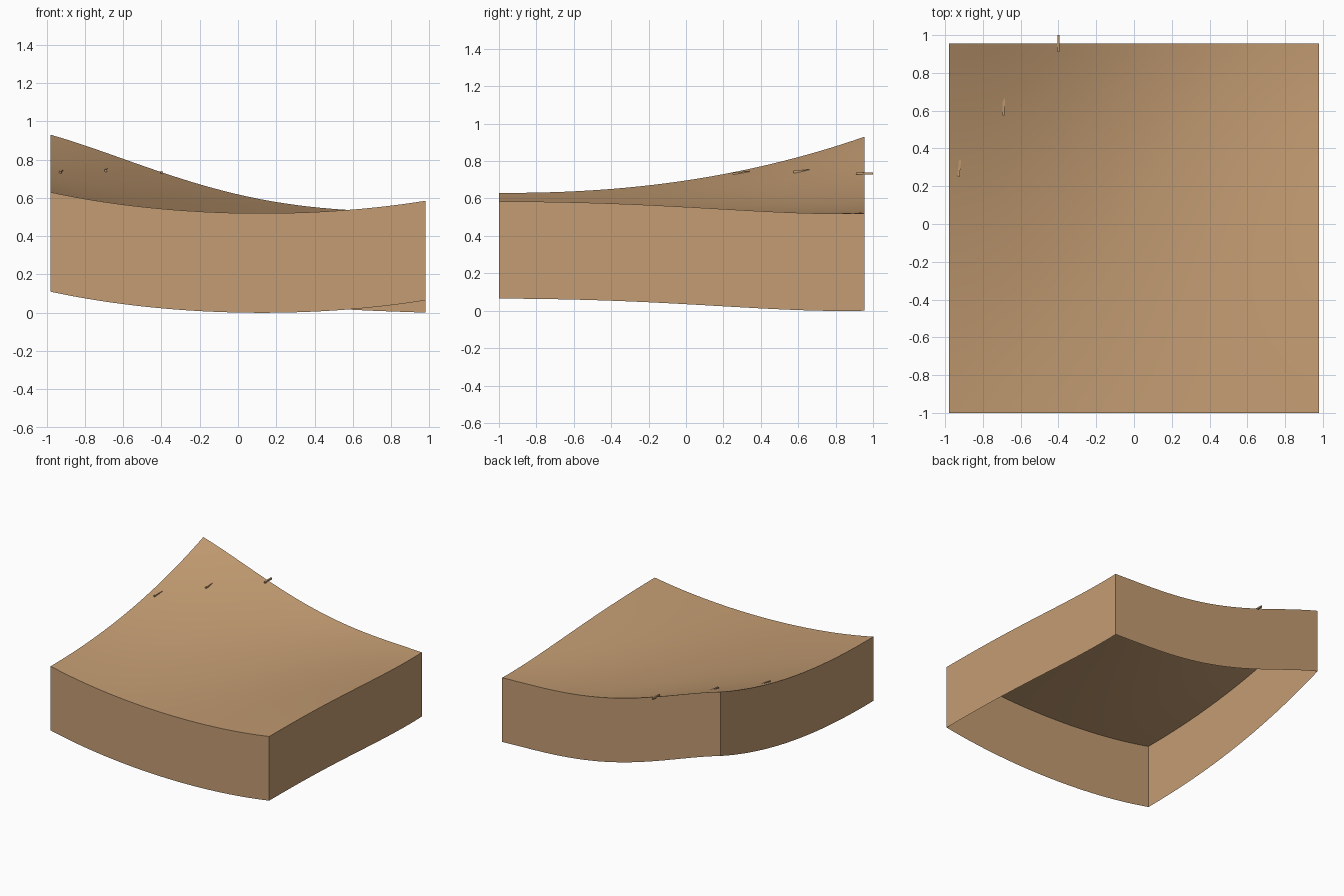
import bpy
import bmesh
from mathutils import Vector

cube = bpy.data.objects.get("Cube")
if cube:
    bpy.data.objects.remove(cube, do_unlink=True)

X0, X1, Y0, Y1 = -0.98, 0.98, -1.0, 0.955
DEPTH = 0.52
STEPS = 32

# Heights at five even stations along each rim
FRONT = (0.63, 0.552, 0.521, 0.531, 0.585)
BACK = (0.93, 0.765, 0.618, 0.543, 0.52)
LOW_X = (0.63, 0.643, 0.693, 0.787, 0.93)
HIGH_X = (0.585, 0.577, 0.556, 0.529, 0.52)


def material(name, colour):
    mat = bpy.data.materials.new(name)
    mat.use_nodes = True
    mat.diffuse_color = colour
    mat.node_tree.nodes["Principled BSDF"].inputs["Base Color"].default_value = colour
    return mat


def curve(heights, t):
    """Smooth polynomial through evenly spaced heights."""
    total, last = 0, len(heights) - 1
    for i, height in enumerate(heights):
        for j in range(last + 1):
            if j != i:
                height *= (t * last - j) / (i - j)
        total += height
    return total


def surface(x, y):
    """Blend the four rim curves into one bowed patch."""
    u, v = (x - X0) / (X1 - X0), (y - Y0) / (Y1 - Y0)
    along = (1 - v) * curve(FRONT, u) + v * curve(BACK, u)
    across = (1 - u) * curve(LOW_X, v) + u * curve(HIGH_X, v)
    corners = ((1 - v) * ((1 - u) * FRONT[0] + u * FRONT[-1])
               + v * ((1 - u) * BACK[0] + u * BACK[-1]))
    return along + across - corners


def add_object(name, bm, mat):
    mesh = bpy.data.meshes.new(name)
    bm.to_mesh(mesh)
    bm.free()
    mesh.materials.append(mat)
    obj = bpy.data.objects.new(name, mesh)
    bpy.context.collection.objects.link(obj)
    return obj


tan = material("tan wood", (0.55, 0.335, 0.17, 1))

# Curved top with a hollow skirt pulled straight down from its rim
bm = bmesh.new()
bmesh.ops.create_grid(bm, x_segments=STEPS, y_segments=STEPS, size=1)
for vert in bm.verts:
    vert.co.x = X0 + (vert.co.x + 1) / 2 * (X1 - X0)
    vert.co.y = Y0 + (vert.co.y + 1) / 2 * (Y1 - Y0)
    vert.co.z = surface(vert.co.x, vert.co.y)
rim = [edge for edge in bm.edges if edge.is_boundary]
skirt = bmesh.ops.extrude_edge_only(bm, edges=rim)["geom"]
bmesh.ops.translate(bm, vec=(0, 0, -DEPTH),
                    verts=[g for g in skirt if isinstance(g, bmesh.types.BMVert)])
bmesh.ops.recalc_face_normals(bm, faces=bm.faces)
if max(bm.faces, key=lambda f: f.calc_center_median().z).normal.z < 0:
    bmesh.ops.reverse_faces(bm, faces=bm.faces)
shell = add_object("curved_shell", bm, tan)
bpy.ops.object.select_all(action="DESELECT")
shell.select_set(True)
bpy.context.view_layer.objects.active = shell
bpy.ops.object.shade_smooth_by_angle()

# Small pegs half sunk into the top: position and pointing direction
PEGS = {
    "back_peg": ((-0.4, 0.955), (0, 1, 0)),
    "middle_peg": ((-0.69, 0.62), (0.03, 1, 0.08)),
    "side_peg": ((-0.925, 0.295), (0.1, 1, 0.08)),
}
for name, ((x, y), direction) in PEGS.items():
    bm = bmesh.new()
    bmesh.ops.create_cube(bm, size=1)
    bmesh.ops.scale(bm, vec=(0.012, 0.012, 0.09), verts=bm.verts)
    peg = add_object(name, bm, tan)
    peg.location = (x, y, surface(x, y))
    peg.rotation_euler = Vector(direction).to_track_quat("Z", "X").to_euler()
